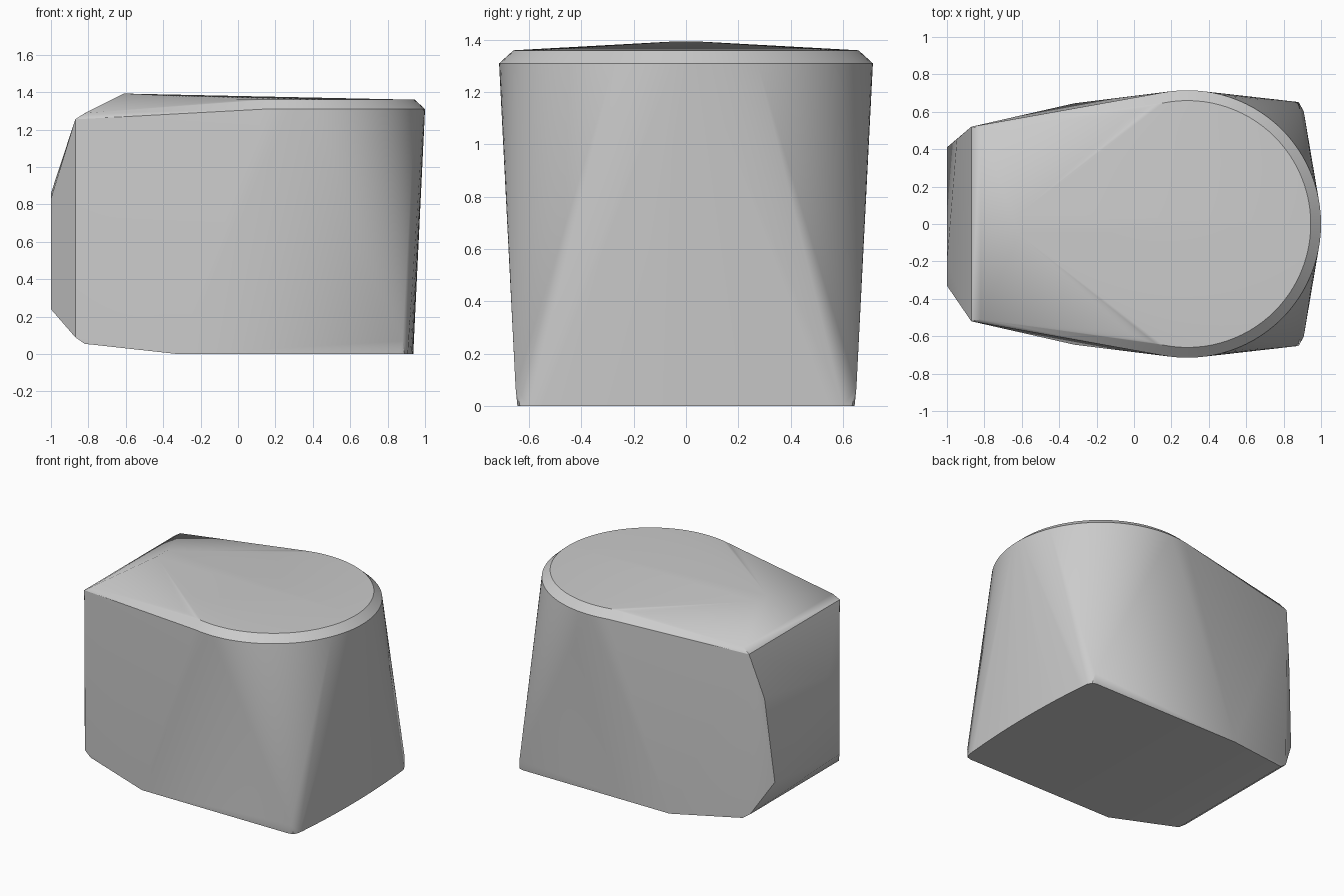
import bpy, bmesh, math

cube = bpy.data.objects.get("Cube")
if cube:
    bpy.data.objects.remove(cube, do_unlink=True)


def ring(radius, z, center=0.285, steps=96):
    """Points of a horizontal circle."""
    return [(center + radius * math.cos(math.tau * i / steps),
             radius * math.sin(math.tau * i / steps), z) for i in range(steps)]


def both_sides(points):
    """Points and their mirror images across the xz plane."""
    return [(x, s * y, z) for x, y, z in points for s in (1, -1)]


# Round top rim with its chamfer
points = ring(0.715, 1.31) + ring(0.66, 1.36)

# Roof peak and the narrow end
points += both_sides([(-0.61, 0.06, 1.393), (-0.82, 0.51, 1.288), (-0.87, 0.52, 1.255),
                      (-0.87, 0.51, 0.09), (-0.82, 0.52, 0.055)])

# Base: tapered sides and rounded corners
points += both_sides([(-0.32, 0.645, 0), (0.86, 0.645, 0), (0.89, 0.635, 0),
                      (0.908, 0.60, 0), (0.88, 0.652, 0.07)])

# Bowed edge of the base at the round end
for i in range(-5, 6):
    y = 0.11 * i
    points.append((0.937 - 0.08 * y * y, y, 0))

# Lopsided nose on the narrow end
points += [(-1, -0.33, 0.83), (-1, -0.20, 0.86), (-0.947, 0.453, 0.93),
           (-1, 0.41, 0.32), (-1, -0.33, 0.24)]

# Wrap all points in one convex skin
bm = bmesh.new()
for p in points:
    bm.verts.new(p)
hull = bmesh.ops.convex_hull(bm, input=bm.verts)
loose = {v for v in hull["geom_interior"] + hull["geom_unused"]
         if isinstance(v, bmesh.types.BMVert) and not v.link_faces}
bmesh.ops.delete(bm, geom=list(loose), context="VERTS")
bmesh.ops.recalc_face_normals(bm, faces=bm.faces)
mesh = bpy.data.meshes.new("convex_block")
bm.to_mesh(mesh)
bm.free()

block = bpy.data.objects.new("convex_block", mesh)
bpy.context.collection.objects.link(block)

# Plain grey surface
grey = bpy.data.materials.new("light_grey")
grey.use_nodes = True
color = (0.6, 0.6, 0.6, 1)
grey.diffuse_color = color
grey.node_tree.nodes["Principled BSDF"].inputs["Base Color"].default_value = color
mesh.materials.append(grey)

# Smooth walls, sharp rims
bpy.ops.object.select_all(action="DESELECT")
block.select_set(True)
bpy.context.view_layer.objects.active = block
bpy.ops.object.shade_smooth_by_angle(angle=math.radians(30))
